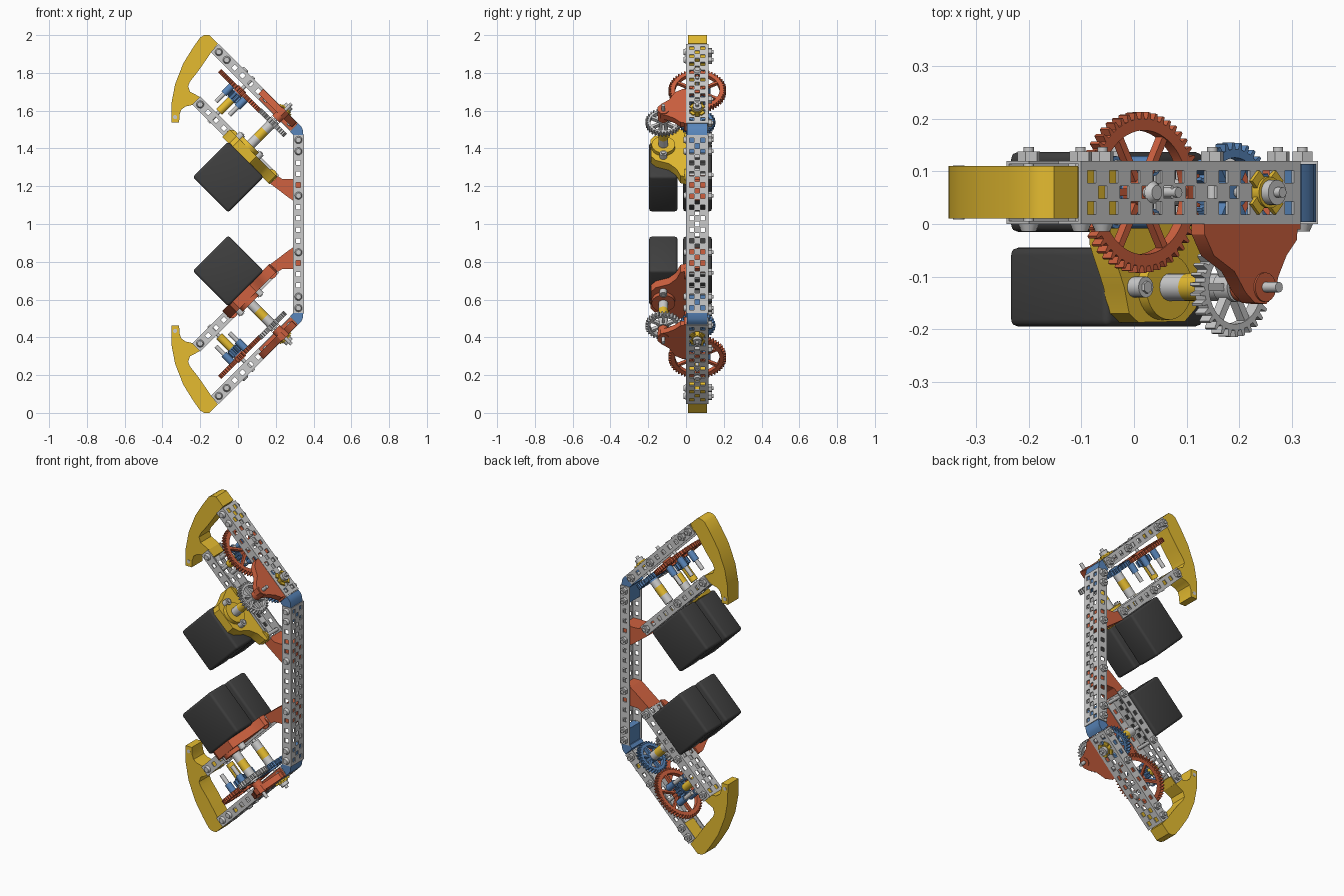
import bpy, bmesh
from math import sin, cos, pi, radians
from mathutils import Matrix, Vector

if "Cube" in bpy.data.objects:
    bpy.data.objects.remove(bpy.data.objects["Cube"])

YEL, RED, BLU, BLK = (.78, .5, .03, 1), (.62, .12, .05, 1), (.1, .24, .5, 1), (.05, .05, .05, 1)
PITCH, T, H = .059, .006, .012
WORLD = Matrix.Identity(4)
# arm frame: local x runs down the arm, y is depth, z points outward
ARM = Matrix.Translation((0, 0, 1)) @ Matrix.Rotation(radians(45), 4, 'Y')
FLIP = Matrix.Translation((0, 0, 2)) @ Matrix.Diagonal((1, 1, -1, 1))
mats = {}


def paint(ob, col):
    if col:
        if col not in mats:
            mats[col] = bpy.data.materials.new("paint")
            mats[col].diffuse_color = col
        ob.data.materials.append(mats[col])


def emit(name, bm, col=None, frame=ARM, mirror=True, col2=None):
    """Turn bm into an object, plus its mirrored twin on the lower arm."""
    bm.transform(frame)
    for suffix, c in (("_upper", col), ("_lower", col2 or col))[:2 if mirror else 1]:
        if suffix == "_lower":
            bm.transform(FLIP)
        bmesh.ops.recalc_face_normals(bm, faces=bm.faces)
        me = bpy.data.meshes.new(name)
        bm.to_mesh(me)
        ob = bpy.data.objects.new(name + (suffix if mirror else ""), me)
        bpy.context.collection.objects.link(ob)
        paint(ob, c)
    bm.free()


def extrude(bm, faces, vec):
    r = bmesh.ops.extrude_face_region(bm, geom=faces)
    bmesh.ops.translate(bm, vec=vec, verts=[g for g in r['geom'] if isinstance(g, bmesh.types.BMVert)])


def prism(bm, pts, lo, hi, along='z'):
    co = [(a, b, lo) if along == 'z' else (a, lo, b) for a, b in pts]
    f = bm.faces.new([bm.verts.new(c) for c in co])
    extrude(bm, [f], (0, 0, hi - lo) if along == 'z' else (0, hi - lo, 0))


def cyl(bm, a, b, lo, hi, r, n=20, along='z', r2=None):
    m = Matrix.Translation((a, b, (lo + hi) / 2)) if along == 'z' else \
        Matrix.Translation((a, (lo + hi) / 2, b)) @ Matrix.Rotation(-pi / 2, 4, 'X')
    bmesh.ops.create_cone(bm, cap_ends=True, segments=n, radius1=r, radius2=r2 or r, depth=hi - lo, matrix=m)


def box(bm, x0, x1, y0, y1, z0, z1, spin=None):
    m = Matrix.Translation(((x0 + x1) / 2, (y0 + y1) / 2, (z0 + z1) / 2)) @ Matrix.Diagonal((x1 - x0, y1 - y0, z1 - z0, 1))
    bmesh.ops.create_cube(bm, size=1, matrix=(spin or WORLD) @ m)


def plate(bm, n, rows, width, place):
    """Perforated strip: square holes, odd rows staggered by half a pitch."""
    mid = [PITCH / 2 * (k + 1) for k in range(2 * n - 1)]
    xs = [0] + [c + s for c in mid for s in (-H, H)] + [n * PITCH]
    ys = [0] + [c + s for c in rows for s in (-H, H)] + [width]
    v = [[bm.verts.new(place @ Vector((x, y, 0))) for y in ys] for x in xs]
    faces = []
    for i in range(len(xs) - 1):
        for j in range(len(ys) - 1):
            hole = i % 2 and j % 2 and (i // 2) % 2 == (j // 2) % 2
            if not hole:
                faces.append(bm.faces.new((v[i][j], v[i + 1][j], v[i + 1][j + 1], v[i][j + 1])))
    extrude(bm, faces, place.to_3x3() @ Vector((0, 0, -T)))


def channel(n, place):
    bm = bmesh.new()
    plate(bm, n, (.0305, .06, .0895), .12, WORLD)
    for y in (T, .12):
        plate(bm, n, (.03,), .06, Matrix.Translation((0, y, 0)) @ Matrix.Rotation(-pi / 2, 4, 'X'))
    bm.transform(place)
    return bm


def ring(bm, prof, rin, lo, hi, at):
    k = len(prof)
    out = [bm.verts.new((at[0] + r * cos(a), at[1] + r * sin(a), lo)) for r, a in prof]
    inn = [bm.verts.new((at[0] + rin * cos(a), at[1] + rin * sin(a), lo)) for r, a in prof]
    fs = [bm.faces.new((out[i], out[(i + 1) % k], inn[(i + 1) % k], inn[i])) for i in range(k)]
    extrude(bm, fs, (0, 0, hi - lo))


def gear(name, at, r, teeth, rin, lo, hi, col, spokes):
    bm = bmesh.new()
    d, step = .013, 2 * pi / teeth
    prof = [(r - d * q, (i + f) * step) for i in range(teeth) for q, f in ((1, 0), (1, .42), (0, .57), (0, .85))]
    ring(bm, prof, rin, lo, hi, at)
    cyl(bm, *at, lo - .006, hi + .006, .028)
    for s in range(spokes):
        spin = Matrix.Translation((*at, 0)) @ Matrix.Rotation(2 * pi * s / spokes, 4, 'Z')
        box(bm, .02, rin + .004, -.007, .007, lo + .003, hi - .003, spin)
    emit(name, bm, col)


def bolts(name, pts, frame):
    bm = bmesh.new()
    for x, z in pts:
        cyl(bm, x, z, -.014, .002, .014, 16, 'y', .021)
        cyl(bm, x, z, 0, .146, .01, 12, 'y')
        cyl(bm, x, z, .12, .138, .022, 6, 'y')
    emit(name, bm, None, frame)


# perforated C-channels: spine, outer arm and inner arm
emit("spine_channel", channel(16, Matrix.Translation((.35, 0, 1.472)) @ Matrix.Rotation(pi / 2, 4, 'Y')), None, WORLD, False)
emit("outer_channel", channel(10, Matrix.Translation((-.745, 0, .602))), None)
emit("inner_channel", channel(10, Matrix.Translation((-.6185, .12, .276)) @ Matrix.Rotation(pi, 4, 'X')), None)

# curved end hook with an eye hole at its tip
bm = bmesh.new()
prism(bm, [(-.178, 2), (-.152, 2), (-.106, 1.955), (-.145, 1.905), (-.165, 1.875), (-.21, 1.81), (-.254, 1.754),
           (-.264, 1.73), (-.254, 1.7), (-.2, 1.672), (-.243, 1.63), (-.278, 1.622), (-.3, 1.606), (-.309, 1.58),
           (-.312, 1.537), (-.353, 1.537), (-.352, 1.64), (-.333, 1.74), (-.29, 1.85), (-.238, 1.934), (-.2, 1.988)],
      .01, .11, 'y')
emit("end_hook", bm, YEL, WORLD)
bm = bmesh.new()
box(bm, -.745, -.64, .012, .108, .56, .594)
box(bm, -.62, -.57, .012, .108, .284, .332)
emit("hook_insert", bm, YEL)
bm = bmesh.new()
cyl(bm, -.333, 1.566, .0085, .1115, .011, 16, 'y')
emit("hook_eye", bm, None, WORLD)

# corner joint and gusset to the spine
bm = bmesh.new()
prism(bm, [(.276, 1.488), (.318, 1.533), (.332, 1.52), (.342, 1.503), (.346, 1.472), (.291, 1.472)], .004, .114, 'y')
box(bm, .297, .34, .01, .11, 1.375, 1.475)
emit("corner_joint", bm, BLU, WORLD)
bm = bmesh.new()
prism(bm, [(.165, 1.218), (.205, 1.258), (.235, 1.238), (.34, 1.236), (.34, 1.125), (.29, 1.125), (.265, 1.142)], .008, .112, 'y')
emit("spine_gusset", bm, RED, WORLD)

# paired motors
for name, y0, y1 in (("front_motor", -.195, -.045), ("back_motor", -.015, .137)):
    bm = bmesh.new()
    box(bm, -.345, -.08, y0, y1, .006, .272)
    bmesh.ops.bevel(bm, geom=bm.edges[:], offset=.014, segments=3, affect='EDGES', profile=.5)
    emit(name, bm, BLK)

# front motor mount with round boss and bolt tabs
bm = bmesh.new()
prism(bm, [(-.385, 0), (-.03, 0), (-.04, -.03), (-.09, -.05), (-.13, -.09), (-.155, -.16), (-.185, -.185), (-.31, -.187),
           (-.335, -.17), (-.348, -.12), (-.385, -.04)], .266, .322)
cyl(bm, -.25, -.12, .31, .345, .062, 32)
for u in (-.354, -.059):
    cyl(bm, u, .306, -.008, .003, .032, 24, 'y')
emit("motor_mount", bm, YEL, col2=RED)
bm = bmesh.new()
for u in (-.32, -.18):
    cyl(bm, u, -.12, .32, .352, .02, 16)
    cyl(bm, u, -.12, .352, .358, .012, 6)
emit("mount_screw", bm)

# gear train: drive gear, idler gear, large gear
gear("drive_gear", (-.25, -.12), .095, 30, .07, .495, .522, None, 6)
gear("idler_gear", (-.25, .06), .095, 30, .066, .495, .522, BLU, 6)
gear("large_gear", (-.49, .06), .153, 50, .118, .493, .517, RED, 6)
gear("pinion", (-.49, .06), .044, 12, .02, .445, .482, BLU, 0)

# shafts and spacers
bm, sp = bmesh.new(), bmesh.new()
for u, y, top in ((-.25, -.12, .64), (-.25, .06, .65), (-.49, .06, .61)):
    cyl(bm, u, y, .27, top, .01, 12)
for y in (-.12, .06):
    cyl(bm, -.25, y, .345, .395, .026)
    cyl(bm, -.25, y, .45, .49, .026)
    cyl(sp, -.25, y, .395, .45, .0265)
cyl(sp, -.49, .06, .35, .44, .022)
cyl(bm, -.25, .06, .602, .635, .024)
cyl(bm, -.55, .06, .6, .612, .022, 16, 'z', .014)
emit("shafts", bm)
emit("spacers", sp, YEL)

# pins standing on the large gear, with blue collars
bm, co = bmesh.new(), bmesh.new()
for du in (-.05, .05):
    for dy in (-.05, .05):
        cyl(bm, -.49 + du, .06 + dy, .375, .5, .012, 14)
        cyl(co, -.49 + du, .06 + dy, .435, .493, .019, 16)
emit("gear_pins", bm)
emit("pin_collars", co, BLU)

# cross-shaped bearing on the outer channel
bm = bmesh.new()
for a in (45, 135):
    box(bm, -.045, .045, -.014, .014, .6, .61, Matrix.Translation((-.25, .06, 0)) @ Matrix.Rotation(radians(a), 4, 'Z'))
cyl(bm, -.25, .06, .58, .616, .03)
emit("cross_bearing", bm, YEL)

# outrigger bracket holding the drive shaft
bm = bmesh.new()
prism(bm, [(-.41, 0), (-.16, 0), (-.162, -.03), (-.19, -.06), (-.212, -.1), (-.222, -.135), (-.245, -.152), (-.275, -.15),
           (-.3, -.13), (-.33, -.09), (-.385, -.06), (-.41, -.02)], .565, .6)
box(bm, -.39, -.152, -.01, .002, .546, .6)
cyl(bm, -.25, -.12, .535, .604, .028)
emit("outrigger_bracket", bm, RED)

# bolts and nuts
bolts("spine_bolts", [(.32, 1.445), (.32, 1.385), (.32, 1.15)], WORLD)
bolts("outer_bolts", [(u, .572) for u in (-.7155, -.6565, -.3615, -.1845)], ARM)
bolts("inner_bolts", [(u, .306) for u in (-.589, -.353, -.058)], ARM)

for ob in bpy.context.scene.objects:
    ob.select_set(True)
    bpy.context.view_layer.objects.active = ob
bpy.ops.object.shade_smooth_by_angle(angle=radians(32))

for m in bpy.data.materials:
    if m.users and not m.is_grease_pencil:
        m.use_nodes = True
        m.node_tree.nodes["Principled BSDF"].inputs["Base Color"].default_value = m.diffuse_color
